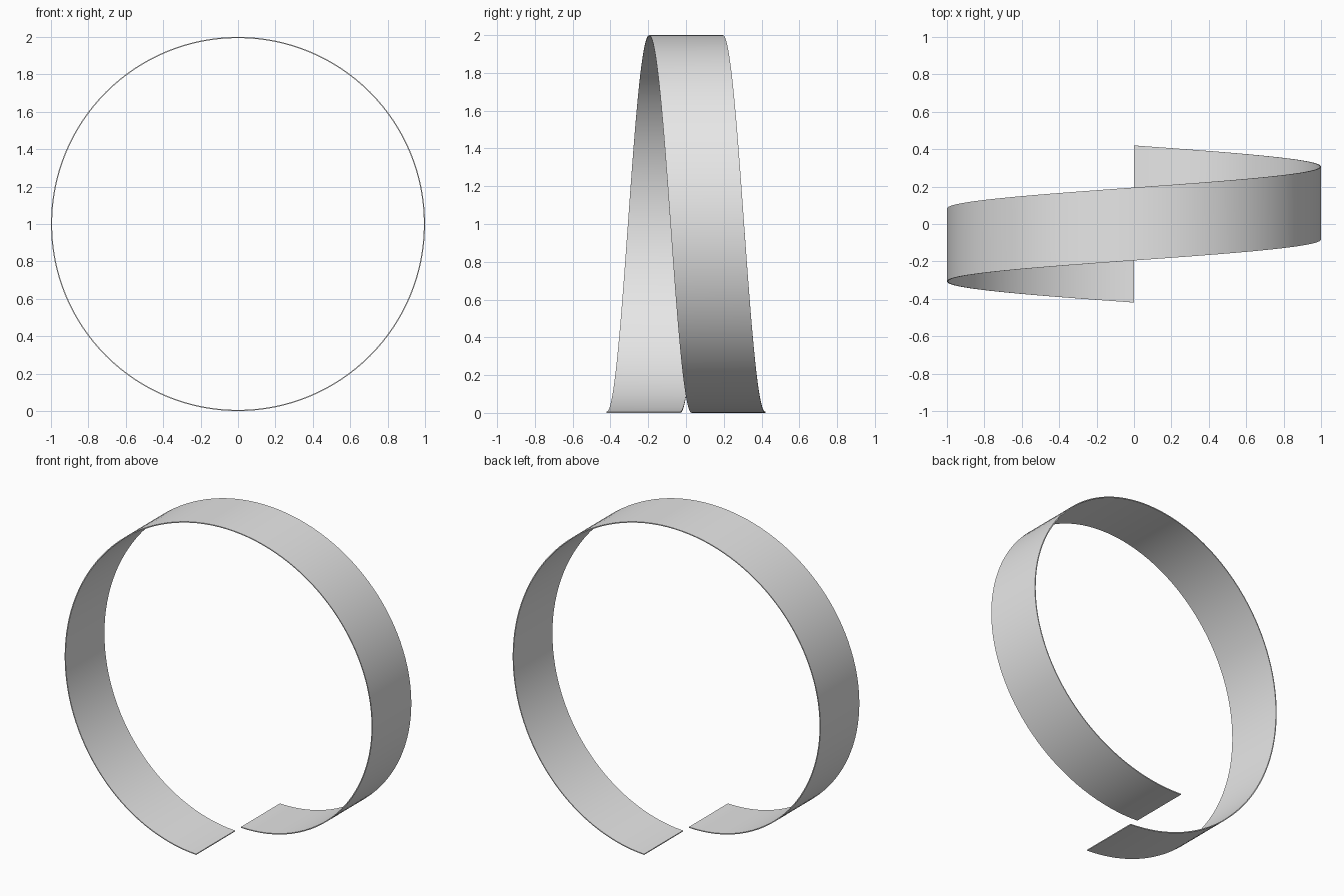
import bpy
import bmesh
import math
from mathutils import Matrix, Vector

cube = bpy.data.objects.get("Cube")
if cube:
    bpy.data.objects.remove(cube, do_unlink=True)

RADIUS = 1.0
THICKNESS = 0.006
WIDTH = 0.39
PITCH = 0.45
STEPS = 128

# Plain grey material
grey = bpy.data.materials.new("light grey")
grey.use_nodes = True
colour = (0.8, 0.8, 0.8, 1)
grey.diffuse_color = colour
grey.node_tree.nodes["Principled BSDF"].inputs["Base Color"].default_value = colour

# Thin rectangular cross-section at the bottom of the loop
inner = RADIUS - THICKNESS
half = WIDTH / 2
profile = [Vector((0, y, -r)) for y, r in
           ((-half, RADIUS), (half, RADIUS), (half, inner), (-half, inner))]

# Sweep the section one full turn along a helix about the y axis
bm = bmesh.new()
rings = []
for i in range(STEPS + 1):
    t = i / STEPS
    turn = Matrix.Rotation(t * math.tau, 4, "Y")
    shift = Vector((0, (t - 0.5) * PITCH, RADIUS))
    rings.append([bm.verts.new(turn @ p + shift) for p in profile])
for a, b in zip(rings, rings[1:]):
    for j in range(4):
        k = (j + 1) % 4
        bm.faces.new((a[j], a[k], b[k], b[j]))

# Close both cut ends
bm.faces.new(rings[0])
bm.faces.new(rings[-1])
bmesh.ops.recalc_face_normals(bm, faces=bm.faces)

mesh = bpy.data.meshes.new("helical_band")
bm.to_mesh(mesh)
bm.free()
mesh.materials.append(grey)
band = bpy.data.objects.new("helical_band", mesh)
bpy.context.collection.objects.link(band)

# Smooth surface with crisp rims
bpy.ops.object.select_all(action="DESELECT")
band.select_set(True)
bpy.context.view_layer.objects.active = band
bpy.ops.object.shade_smooth_by_angle(angle=math.radians(30))
